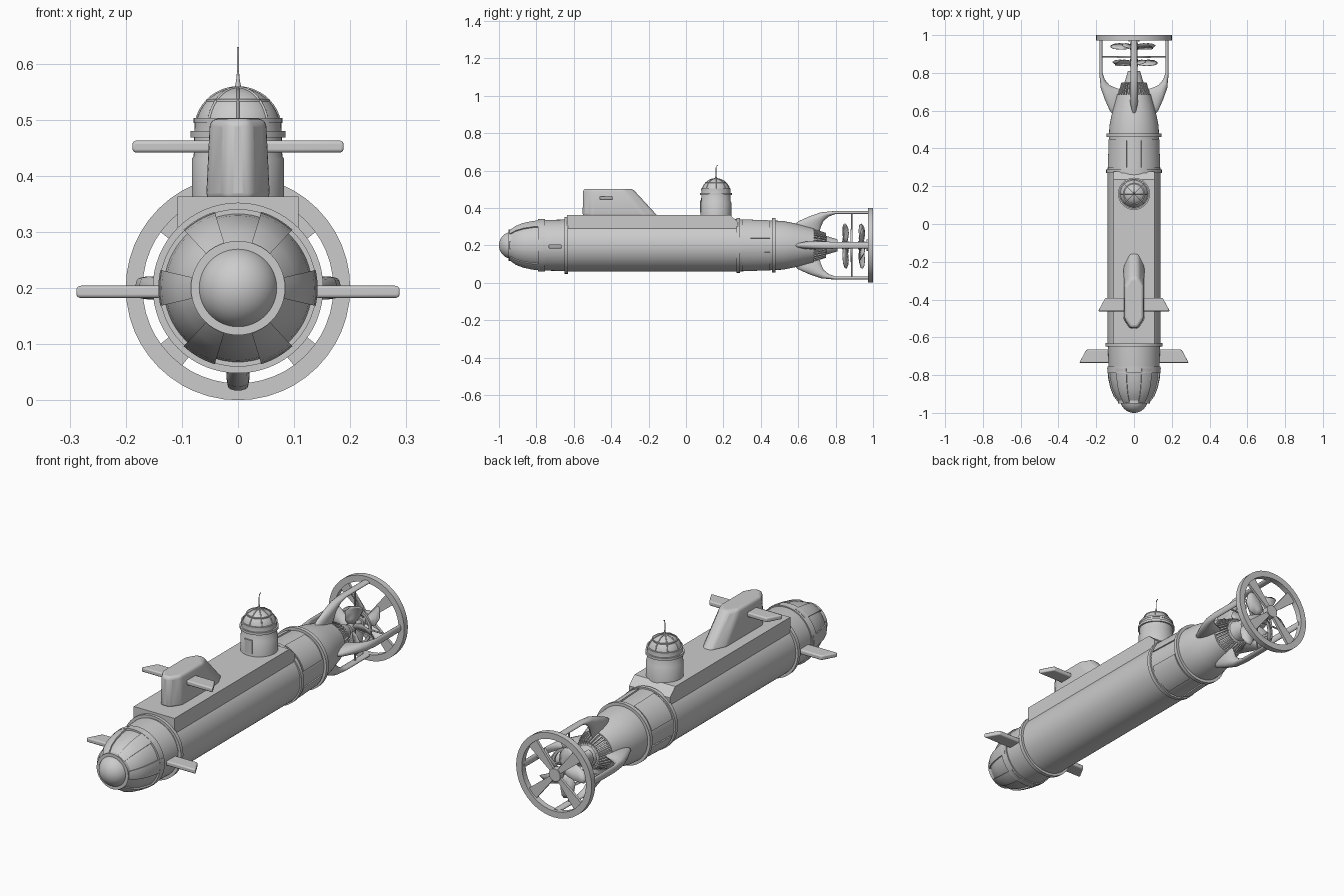
import bpy, bmesh, math
from math import sin, cos, pi, radians
from mathutils import Vector, Matrix

if "Cube" in bpy.data.objects:
    bpy.data.objects.remove(bpy.data.objects["Cube"])

ZC = 0.2  # height of the hull axis


def finish(name, bm, smooth=35, bevel=0):
    bmesh.ops.remove_doubles(bm, verts=bm.verts, dist=1e-5)
    bmesh.ops.recalc_face_normals(bm, faces=bm.faces)
    me = bpy.data.meshes.new(name)
    bm.to_mesh(me)
    bm.free()
    ob = bpy.data.objects.new(name, me)
    bpy.context.collection.objects.link(ob)
    if bevel:
        m = ob.modifiers.new("bevel", 'BEVEL')
        m.width, m.segments, m.limit_method, m.angle_limit = bevel, 3, 'ANGLE', radians(25)
    bpy.ops.object.select_all(action='DESELECT')
    ob.select_set(True)
    bpy.context.view_layer.objects.active = ob
    if smooth:
        bpy.ops.object.shade_smooth_by_angle(angle=radians(smooth))
    return ob


def hull_pt(a, y, r):
    return Vector((r * sin(a), y, ZC + r * cos(a)))


def tower_pt(a, z, r):
    return Vector((r * sin(a), 0.16 - r * cos(a), z))


def lathe(name, prof, pt=hull_pt, segs=48, closed=False, arcs=None):
    """Turn a (position, radius) profile; arcs = list of (start, end) for partial turns."""
    bm = bmesh.new()
    for a0, a1 in arcs or [(0, 2 * pi)]:
        rows = [[bm.verts.new(pt(a0 + (a1 - a0) * i / segs, p, r)) for p, r in prof]
                for i in range(segs + 1)]
        n = len(prof)
        for A, B in zip(rows, rows[1:]):
            for j in range(n if closed else n - 1):
                k = (j + 1) % n
                bm.faces.new((A[j], A[k], B[k], B[j]))
        if arcs:
            bm.faces.new(rows[0])
            bm.faces.new(rows[-1])
    bmesh.ops.dissolve_degenerate(bm, dist=1e-6, edges=bm.edges)
    return finish(name, bm)


def band(name, p0, p1, r0, r1, pt=hull_pt, **kw):
    return lathe(name, [(p0, r0), (p0, r1), (p1, r1), (p1, r0)], pt, closed=True, **kw)


def loft(name, loops, **kw):
    bm = bmesh.new()
    rows = [[bm.verts.new(p) for p in L] for L in loops]
    for A, B in zip(rows, rows[1:]):
        for i in range(len(A)):
            k = (i + 1) % len(A)
            bm.faces.new((A[i], A[k], B[k], B[i]))
    bm.faces.new(rows[0])
    bm.faces.new(rows[-1])
    return finish(name, bm, **kw)


def wires(name, paths, rad):
    cu = bpy.data.curves.new(name, 'CURVE')
    cu.dimensions, cu.bevel_depth, cu.bevel_resolution, cu.use_fill_caps = '3D', rad, 2, True
    for pts in paths:
        s = cu.splines.new('POLY')
        s.points.add(len(pts) - 1)
        for sp, p in zip(s.points, pts):
            sp.co = (*p, 1)
    ob = bpy.data.objects.new(name, cu)
    bpy.context.collection.objects.link(ob)
    return ob


# pressure hull, nose to tail
lathe("hull_bow", [(-0.945, 0), (-0.945, 0.076), (-0.91, 0.102), (-0.87, 0.118), (-0.82, 0.129),
                   (-0.76, 0.135), (-0.64, 0.138), (-0.64, 0)], segs=64)
lathe("hull_main", [(-0.65, 0), (-0.65, 0.14), (0.29, 0.14), (0.29, 0)], segs=64)
lathe("hull_aft", [(0.27, 0), (0.27, 0.14), (0.46, 0.133), (0.52, 0.13), (0.58, 0.118), (0.63, 0.105),
                   (0.685, 0.09), (0.685, 0)], segs=64)
for n, y, r in (("bow", -0.64, 0.152), ("middle", 0.28, 0.147), ("aft", 0.47, 0.146)):
    band("hull_ring_" + n, y - 0.009, y + 0.009, 0.12, r, segs=64)

# nose dome with raised window frame
lathe("nose_dome", [(-0.927 - 0.073 * cos(t * pi / 24), 0.073 * sin(t * pi / 24)) for t in range(13)])
band("nose_collar", -0.95, -0.93, 0.065, 0.084)
outer = [(-0.945, 0.083), (-0.91, 0.109), (-0.87, 0.125), (-0.82, 0.136), (-0.765, 0.142)]
ribs = [(radians(30 + 60 * k - 13), radians(30 + 60 * k + 13)) for k in range(6)]
lathe("nose_frame_ribs", outer + [(y, r - 0.02) for y, r in outer[::-1]], closed=True, segs=8, arcs=ribs)
band("nose_frame_band", -0.79, -0.755, 0.12, 0.1405)

# raised panels on the aft section
panels = [(radians(90 * k + 16), radians(90 * k + 74)) for k in range(4)]
lathe("aft_panels", [(0.3, 0.12), (0.3, 0.144), (0.45, 0.139), (0.45, 0.12)], closed=True, segs=14, arcs=panels)

# deck casing
side = [(-0.635, 0.363), (0.235, 0.363), (0.277, 0.325), (0.277, 0.22), (-0.635, 0.22)]
loft("deck", [[(x, y, z) for y, z in side] for x in (-0.108, 0.108)], smooth=0)
for s in (-1, 1):
    wires("deck_seam", [[(s * 0.109, -0.63, 0.28), (s * 0.109, 0.275, 0.28)]], 0.003)


# sail
def sail_loop(z, w, yf, yr, e):
    half = [(w * 0.4, yf), (w, yf + 0.05), (w, yr - e), (w * 0.4, yr)]
    return [(x, y, z) for x, y in half] + [(-x, y, z) for x, y in half[::-1]]


loft("sail", [sail_loop(0.355, 0.057, -0.553, -0.15, 0.07), sail_loop(0.502, 0.05, -0.55, -0.285, 0.05)],
     bevel=0.014)


# diving planes: thin slabs with oblique tips
def plane(name, x0, x1, ya, yb, z, h=0.011):
    for s in (-1, 1):
        out = [(x0, ya), (x1, ya), (x1 - 0.038, yb), (x0, yb)]
        loft(name, [[(s * x, y, z + d) for x, y in out] for d in (-h, h)], bevel=0.006)


plane("sail_plane", 0.03, 0.19, -0.462, -0.392, 0.452)
plane("bow_plane", 0.1, 0.29, -0.735, -0.665, 0.193)

# round observation tower
lathe("tower", [(0.34, 0), (0.34, 0.082), (0.43, 0.082), (0.435, 0.079), (0.5, 0.077), (0.5, 0)], tower_pt)
band("tower_ring", 0.468, 0.48, 0.07, 0.085, tower_pt)
band("tower_sill", 0.494, 0.503, 0.06, 0.079, tower_pt)
arc = [(0.481 + 0.076 * sin(t), 0.076 * cos(t)) for t in [0.2 + (pi / 2 - 0.2) * i / 10 for i in range(11)]]
lathe("tower_dome", arc, tower_pt)
wires("dome_ribs", [[tower_pt(k * pi / 4, z, r) for z, r in arc] for k in range(8)], 0.0025)
band("dome_hoop", 0.532, 0.537, 0.04, 0.0565, tower_pt)
lathe("tower_door", [(0.375, 0.06), (0.375, 0.085), (0.44, 0.085), (0.44, 0.06)], tower_pt, 6, True,
      arcs=[(-0.25, 0.25)])

# antenna
lathe("antenna_base", [(0.55, 0.007), (0.572, 0.003), (0.59, 0.0015)], tower_pt, 12)
wires("antenna", [[(0, 0.16, 0.56), (0, 0.16, 0.612), (0, 0.163, 0.624), (0, 0.172, 0.628)]], 0.0018)

# ribbed tail gland and shaft
lathe("tail_gland", [(0.68, 0.078), (0.745, 0.058), (0.75, 0.05), (0.81, 0.032), (0.81, 0)])
teeth = [(2 * pi * k / 32 - 0.05, 2 * pi * k / 32 + 0.05) for k in range(32)]
lathe("gland_ribs", [(0.68, 0.06), (0.68, 0.088), (0.748, 0.067), (0.748, 0.045)], closed=True, segs=1, arcs=teeth)
lathe("shaft", [(0.8, 0.012), (0.985, 0.012)], segs=16)

# four curved tail struts
sections = [(0.56, 0.095, 0.71, 0.06, 0.012), (0.60, 0.128, 0.72, 0.095, 0.021), (0.66, 0.155, 0.735, 0.13, 0.021),
            (0.72, 0.176, 0.765, 0.155, 0.02), (0.79, 0.183, 0.80, 0.167, 0.018), (0.985, 0.183, 0.985, 0.167, 0.017)]
for k in range(4):
    R = Matrix.Rotation(k * pi / 2, 3, 'Y')
    loops = []
    for ya, ra, yb, rb, w in sections:
        L = []
        for i in range(16):
            t = 2 * pi * i / 16
            f = 0.5 - 0.5 * cos(t)
            L.append(R @ Vector((w * sin(t), ya + (yb - ya) * f, ra + (rb - ra) * f)) + Vector((0, 0, ZC)))
        loops.append(L)
    loft("tail_strut", loops, smooth=50)

# guard ring, wedge spokes and hub
band("guard_ring", 0.972, 1.0, 0.17, 0.2)
lathe("guard_hub", [(0.965, 0), (0.965, 0.03), (0.995, 0.03), (0.995, 0)], segs=24)
for k in range(4):
    R = Matrix.Rotation(pi / 4 + k * pi / 2, 3, 'Y')
    out = [(-0.01, 0.02), (0.01, 0.02), (0.028, 0.175), (-0.028, 0.175)]
    loft("guard_spoke", [[R @ Vector((x, y, z)) + Vector((0, 0, ZC)) for x, z in out] for y in (0.977, 0.99)], smooth=0)

# stator between the propellers
band("stator_ring", 0.88, 0.89, 0.076, 0.088)
wires("stator_rods", [[hull_pt(k * pi / 2, 0.885, 0.01), hull_pt(k * pi / 2, 0.885, 0.172)] for k in range(4)], 0.004)


# contra-rotating propellers
def propeller(name, yc, hand):
    bm = bmesh.new()
    for k in range(5):
        rows = []
        for r, chord, skew in ((0.012, 0.012, 0), (0.045, 0.028, 0.05), (0.08, 0.036, 0.16),
                               (0.11, 0.028, 0.32), (0.125, 0.01, 0.45)):
            row = []
            for u in (-1, 0, 1):
                a = 2 * pi * k / 5 + hand * (skew + u * chord * 0.9 / max(r, 0.03))
                row.append(bm.verts.new(hull_pt(a, yc + u * chord * 0.45, r)))
            rows.append(row)
        for A, B in zip(rows, rows[1:]):
            for j in range(2):
                bm.faces.new((A[j], A[j + 1], B[j + 1], B[j]))
    ob = finish(name, bm)
    m = ob.modifiers.new("thickness", 'SOLIDIFY')
    m.thickness, m.offset = 0.003, 0
    lathe(name + "_hub", [(yc - 0.02, 0), (yc - 0.02, 0.022), (yc + 0.02, 0.02), (yc + 0.02, 0)], segs=24)


propeller("front_propeller", 0.853, 1)
propeller("rear_propeller", 0.94, -1)
